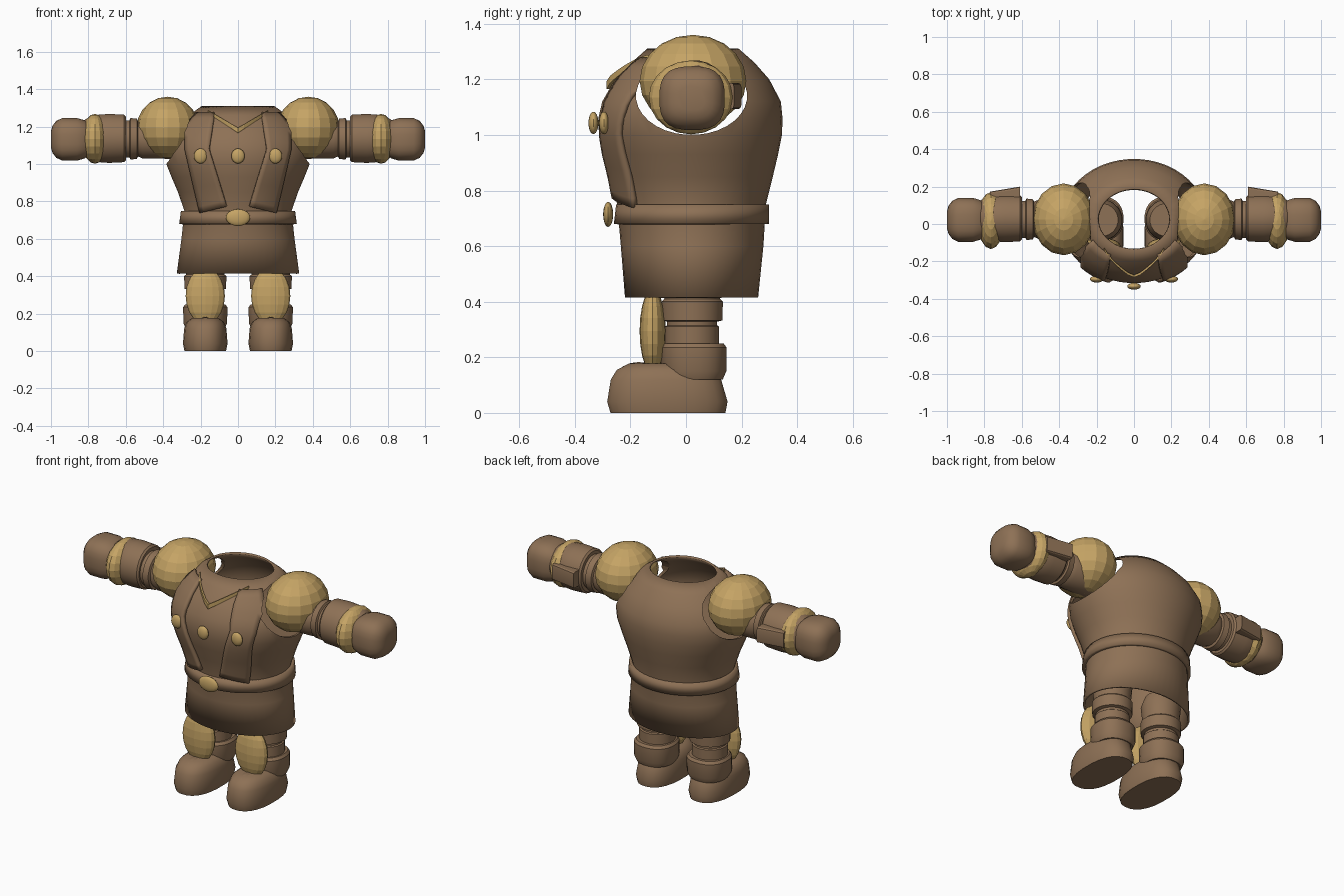
import bpy, bmesh, math
from mathutils import Vector

cube = bpy.data.objects.get("Cube")
if cube:
    bpy.data.objects.remove(cube, do_unlink=True)


def material(name, rgb):
    m = bpy.data.materials.new(name)
    m.use_nodes = True
    m.diffuse_color = (*rgb, 1)
    m.node_tree.nodes["Principled BSDF"].inputs["Base Color"].default_value = (*rgb, 1)
    return m


BROWN = material("leather brown", (0.27, 0.165, 0.092))
GOLD = material("dull gold", (0.56, 0.37, 0.13))


def finish(name, bm, mat, angle=35):
    bmesh.ops.recalc_face_normals(bm, faces=bm.faces[:])
    me = bpy.data.meshes.new(name)
    bm.to_mesh(me)
    bm.free()
    me.materials.append(mat)
    ob = bpy.data.objects.new(name, me)
    bpy.context.collection.objects.link(ob)
    if angle:
        bpy.ops.object.select_all(action='DESELECT')
        ob.select_set(True)
        bpy.context.view_layer.objects.active = ob
        bpy.ops.object.shade_smooth_by_angle(angle=math.radians(angle))
    return ob


def apply(ob, kind, **settings):
    mod = ob.modifiers.new(kind.title(), kind)
    for key, value in settings.items():
        setattr(mod, key, value)
    bpy.ops.object.select_all(action='DESELECT')
    ob.select_set(True)
    bpy.context.view_layer.objects.active = ob
    bpy.ops.object.modifier_apply(modifier=mod.name)


def loft(name, rings, mat, axis='z', n=32, power=2, cap=True, angle=35):
    """Skin rings (t, radius u, radius v, centre u, centre v) along an axis."""
    bm = bmesh.new()
    rows = []
    for t, ru, rv, cu, cv in rings:
        row = []
        for i in range(n):
            a = math.tau * (i + 0.5) / n
            c, s = math.cos(a), math.sin(a)
            u = cu + ru * math.copysign(abs(c) ** (2 / power), c)
            v = cv + rv * math.copysign(abs(s) ** (2 / power), s)
            row.append(bm.verts.new((t, u, v) if axis == 'x' else (u, v, t)))
        rows.append(row)
    for a, b in zip(rows, rows[1:]):
        for i in range(n):
            j = (i + 1) % n
            bm.faces.new((a[i], a[j], b[j], b[i]))
    if cap:
        bm.faces.new(rows[0])
        bm.faces.new(rows[-1])
    return finish(name, bm, mat, angle)


def ellipsoid(name, centre, radii, mat, seg=16, rings=10, angle=0):
    bm = bmesh.new()
    bmesh.ops.create_uvsphere(bm, u_segments=seg, v_segments=rings, radius=1)
    bmesh.ops.scale(bm, vec=radii, verts=bm.verts)
    bmesh.ops.translate(bm, vec=centre, verts=bm.verts)
    return finish(name, bm, mat, angle)


# Tunic outline: height, half width, half depth, centre y
TUNIC = [(0.415, 0.328, 0.24, 0.02), (0.6, 0.303, 0.257, 0.022), (0.75, 0.287, 0.268, 0.02),
         (0.85, 0.322, 0.293, 0.02), (0.93, 0.356, 0.315, 0.017), (1.0, 0.384, 0.33, 0.016),
         (1.06, 0.392, 0.332, 0.016), (1.12, 0.382, 0.322, 0.02), (1.2, 0.33, 0.278, 0.022),
         (1.26, 0.265, 0.222, 0.025), (1.31, 0.195, 0.165, 0.025)]


def front_y(x, z):
    for a, b in zip(TUNIC, TUNIC[1:]):
        if a[0] <= z <= b[0]:
            k = (z - a[0]) / (b[0] - a[0])
            rx, ry, cy = (a[i] + k * (b[i] - a[i]) for i in (1, 2, 3))
            return cy - ry * math.sqrt(max(0.1, 1 - (x / rx) ** 2))
    return 0


def steps(z, pts):
    """Linear lookup through (z, x) pairs."""
    for (za, xa), (zb, xb) in zip(pts, pts[1:]):
        if z <= zb:
            return xa + (xb - xa) * (z - za) / (zb - za)
    return pts[-1][1]


# Hollow tunic with belt
tunic = loft("tunic", [(z, rx, ry, 0, cy) for z, rx, ry, cy in TUNIC], BROWN, n=48, cap=False)
apply(tunic, 'SOLIDIFY', thickness=0.012, offset=-1)
belt = loft("belt", [(0.68, 0.315, 0.28, 0, 0.02), (0.75, 0.306, 0.276, 0, 0.024)],
            BROWN, n=48, cap=False)
apply(belt, 'SOLIDIFY', thickness=0.025, offset=-1)

# Raised chest panels following the tunic
panels = []
for s, side in ((1, "left"), (-1, "right")):
    bm = bmesh.new()
    rows = []
    for j in range(17):
        row = []
        for i in range(7):
            u, v = i / 6, j / 16
            low = 0.775 - 0.035 * u
            z = low + (1.27 - low) * v
            inner = steps(z, [(0.74, 0.05), (1.08, 0.155), (1.27, 0.125)])
            outer = steps(z, [(0.74, 0.2), (1.08, 0.28), (1.2, 0.28), (1.27, 0.22)])
            x = inner + (outer - inner) * u
            row.append(bm.verts.new((s * x, front_y(x, z) - 0.009, z)))
        rows.append(row)
    for a, b in zip(rows, rows[1:]):
        for i in range(6):
            bm.faces.new((a[i], a[i + 1], b[i + 1], b[i]))
    panel = finish(side + "_chest_panel", bm, BROWN)
    apply(panel, 'SOLIDIFY', thickness=0.022, offset=0)
    panels.append(panel)

# Arm holes
for s in (1, -1):
    cutter = loft("arm_hole_cutter", [(s * 0.2, 0.2, 0.14, 0.02, 1.14),
                                      (s * 0.6, 0.2, 0.14, 0.02, 1.14)], BROWN, 'x', angle=0)
    cutter.hide_render = True
    for ob in [tunic] + panels:
        apply(ob, 'BOOLEAN', operation='DIFFERENCE', solver='EXACT', object=cutter)
    bpy.data.objects.remove(cutter, do_unlink=True)

# Collar trim: a slim V following the chest
bm = bmesh.new()
rows = []
for i in range(-10, 11):
    k = abs(i) / 10
    x, z = 0.16 * i / 10, 1.18 + 0.1 * k
    y = front_y(x, z) - 0.012
    half = 0.014 - 0.006 * k
    rows.append([bm.verts.new((x, y + d, z + h)) for d, h in
                 ((-0.006, -half), (-0.006, half), (0.008, half), (0.008, -half))])
for a, b in zip(rows, rows[1:]):
    for i in range(4):
        bm.faces.new((a[i], a[(i + 1) % 4], b[(i + 1) % 4], b[i]))
bm.faces.new(rows[0])
bm.faces.new(rows[-1])
finish("collar_trim", bm, GOLD, 0)

# Buttons and buckle
for name, x, y in (("left", 0.2, -0.295), ("middle", 0, -0.333), ("right", -0.2, -0.295)):
    ellipsoid(name + "_button", (x, y, 1.043), (0.036, 0.018, 0.04), GOLD, 16, 12, 40)
ellipsoid("belt_buckle", (0, -0.28, 0.714), (0.065, 0.018, 0.045), GOLD, 16, 12, 40)

for s, side in ((1, "left_"), (-1, "right_")):
    # Arm: sleeve with ribs, forearm cuff, elbow plate, fist
    ellipsoid(side + "shoulder_pad", (s * 0.376, 0.025, 1.194), (0.166, 0.192, 0.166), GOLD)
    sleeve = [(0.25, 0.07), (0.28, 0.1), (0.36, 0.108), (0.51, 0.106), (0.535, 0.095),
              (0.54, 0.108), (0.575, 0.112), (0.58, 0.1), (0.62, 0.1)]
    loft(side + "sleeve", [(s * x, r, r, 0.025, 1.135) for x, r in sleeve], BROWN, 'x', 24)
    cuff = [(0.6, 0.118), (0.61, 0.128), (0.69, 0.132), (0.78, 0.125), (0.82, 0.1)]
    loft(side + "forearm_cuff", [(s * x, r * 0.97, r, 0.03, 1.137) for x, r in cuff],
         BROWN, 'x', 24)
    ellipsoid(side + "wrist_guard", (s * 0.765, 0.018, 1.135), (0.072, 0.152, 0.133), GOLD)
    plate = [(0.61, 0.035, 0.165), (0.77, 0.025, 0.148)]
    loft(side + "cuff_plate", [(s * x, r, 0.048, cy, 1.14) for x, r, cy in plate],
         BROWN, 'x', 12, 6, angle=30)
    fist = [(0.79, 0.085), (0.82, 0.106), (0.86, 0.118), (0.94, 0.118), (0.972, 0.102),
            (0.992, 0.075), (1.0, 0.045)]
    loft(side + "fist", [(s * x, r, r * 0.97, 0.022, 1.132) for x, r in fist],
         BROWN, 'x', 24, 2.8, angle=40)

    # Leg: trouser with bands, boot, shin guard
    cx = s * 0.175
    leg = [(0.16, 0.1), (0.31, 0.1), (0.315, 0.093), (0.328, 0.093), (0.333, 0.112),
           (0.4, 0.114), (0.41, 0.103), (0.5, 0.112), (0.56, 0.09)]
    loft(side + "leg", [(z, r, r * 0.98, cx, 0.022) for z, r in leg], BROWN, n=24)
    collar = [(0.12, 0.105), (0.15, 0.118), (0.235, 0.119), (0.25, 0.108)]
    loft(side + "boot_collar", [(z, r, r, cx, 0.028) for z, r in collar], BROWN, n=24, power=2.3)
    boot = [(0, 0.112, 0.208, -0.065), (0.04, 0.12, 0.218, -0.067), (0.12, 0.114, 0.2, -0.072),
            (0.155, 0.1, 0.175, -0.075), (0.178, 0.07, 0.12, -0.085)]
    loft(side + "boot", [(z, rx, ry, cx, cy) for z, rx, ry, cy in boot], BROWN,
         n=24, power=2.4, angle=40)
    ellipsoid(side + "boot_tongue", (cx, -0.17, 0.13), (0.045, 0.08, 0.053), BROWN, 12, 8, 40)
    ellipsoid(side + "shin_guard", (cx, -0.12, 0.295), (0.105, 0.047, 0.152), GOLD)
